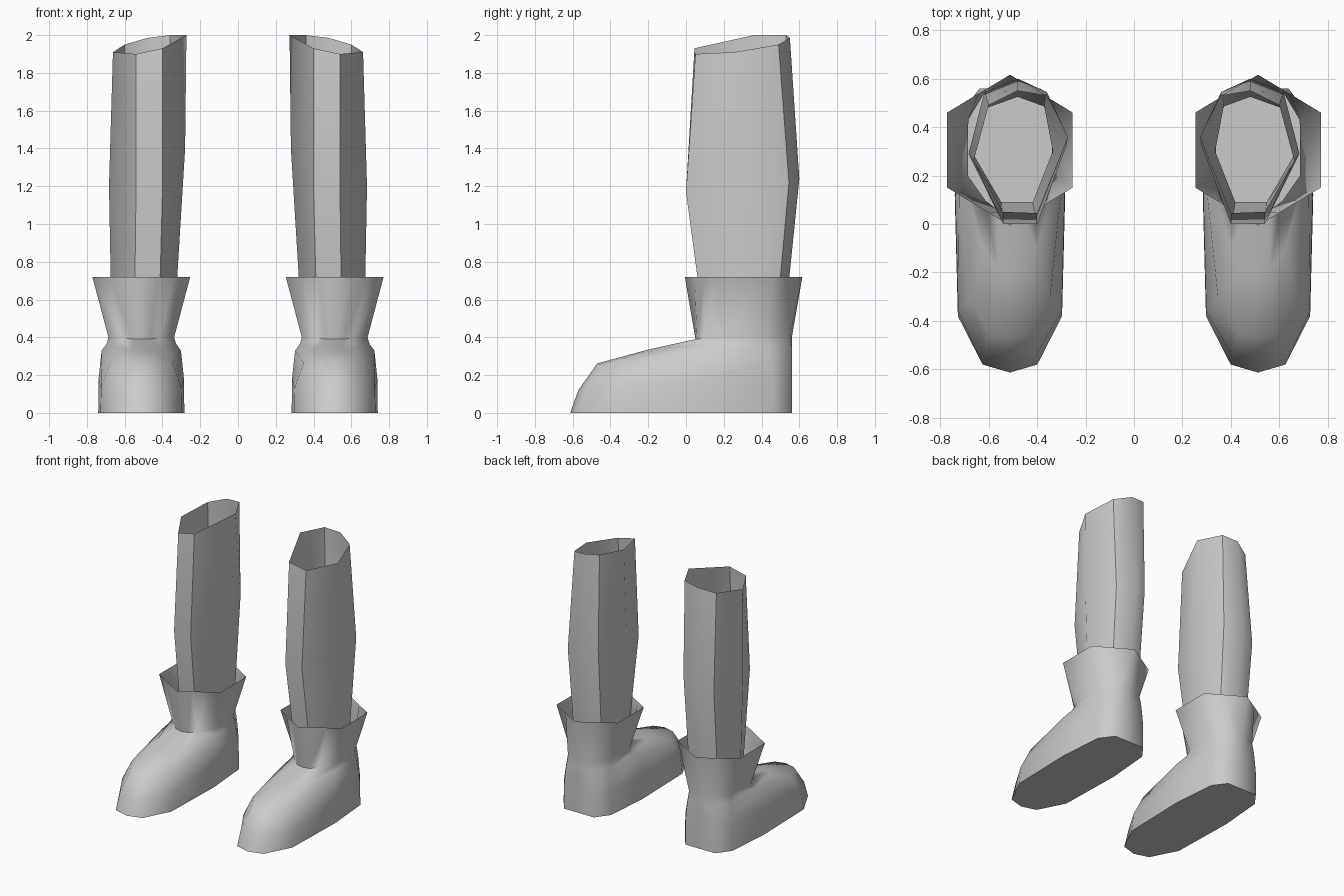
import bpy
import bmesh
import math

if "Cube" in bpy.data.objects:
    bpy.data.objects.remove(bpy.data.objects["Cube"])

grey = bpy.data.materials.new("plain_grey")
grey.diffuse_color = (0.6, 0.6, 0.6, 1)
grey.use_nodes = True
grey.node_tree.nodes["Principled BSDF"].inputs["Base Color"].default_value = grey.diffuse_color


def loft(name, rings, side, smooth, cap_bottom=False):
    """Skin a stack of rings; side -1 mirrors the part across x = 0."""
    bm = bmesh.new()
    loops = [[bm.verts.new((side * x, y, z)) for x, y, z in r] for r in rings]
    n = len(loops[0])
    for a, b in zip(loops, loops[1:]):
        for i in range(n):
            j = (i + 1) % n
            bm.faces.new((a[i], a[j], b[j], b[i]))
    if cap_bottom:
        bm.faces.new(loops[0][::-1])
    if side < 0:
        bmesh.ops.reverse_faces(bm, faces=bm.faces[:])
    mesh = bpy.data.meshes.new(name)
    bm.to_mesh(mesh)
    bm.free()
    mesh.materials.append(grey)
    obj = bpy.data.objects.new(name, mesh)
    bpy.context.collection.objects.link(obj)
    bpy.ops.object.select_all(action='DESELECT')
    obj.select_set(True)
    bpy.context.view_layer.objects.active = obj
    bpy.ops.object.shade_smooth_by_angle(angle=math.radians(smooth))
    return obj


def full_ring(half, cx=0.512):
    """Complete a half outline running from toe to heel."""
    back = [(-x, y, z) for x, y, z in half[-2:0:-1]]
    return [(cx + x, y, z) for x, y, z in half + back]


# boot half outlines: sole, side wall, crest, instep, ankle, flared collar
boot_halves = [
    [(0, -.613, 0), (.113, -.58, 0), (.215, -.38, 0), (.228, .12, 0),
     (.2, .46, 0), (.125, .56, 0), (0, .56, 0)],
    [(0, -.57, .12), (.108, -.54, .12), (.214, -.36, .13), (.226, .11, .18),
     (.195, .46, .18), (.125, .56, .18), (0, .56, .18)],
    [(0, -.47, .262), (.08, -.455, .258), (.165, -.31, .265), (.21, .12, .33),
     (.185, .45, .28), (.115, .56, .28), (0, .56, .28)],
    [(0, -.2, .335), (.05, -.19, .332), (.11, -.1, .345), (.184, .17, .365),
     (.178, .44, .35), (.105, .56, .35), (0, .56, .35)],
    [(0, .05, .39), (.05, .058, .392), (.1, .095, .395), (.174, .2, .4),
     (.172, .43, .41), (.1, .55, .41), (0, .562, .41)],
    [(0, -.006, .72), (.087, .046, .72), (.173, .098, .72), (.259, .15, .72),
     (.259, .46, .72), (.13, .538, .72), (0, .616, .72)],
]

# seven-sided leg: bottom hidden in the boot, calf bulge, slanted open rim
leg_rings = [
    [(.548, .09, .5), (.67, .3, .5), (.605, .48, .5), (.48, .525, .5),
     (.37, .485, .5), (.335, .3, .5), (.418, .09, .5)],
    [(.54, 0, 1.17), (.683, .29, 1.2), (.617, .545, 1.22), (.48, .6, 1.24),
     (.36, .545, 1.28), (.28, .32, 1.4), (.4, 0, 1.17)],
    [(.54, .05, 1.9), (.662, .26, 1.91), (.6, .49, 1.95), (.48, .55, 1.985),
     (.36, .53, 2), (.273, .36, 2), (.4, .045, 1.93)],
]

for side, tag in ((1, "right"), (-1, "left")):
    loft(tag + "_boot", [full_ring(h) for h in boot_halves], side, 80, True)
    loft(tag + "_leg", leg_rings, side, 50)
